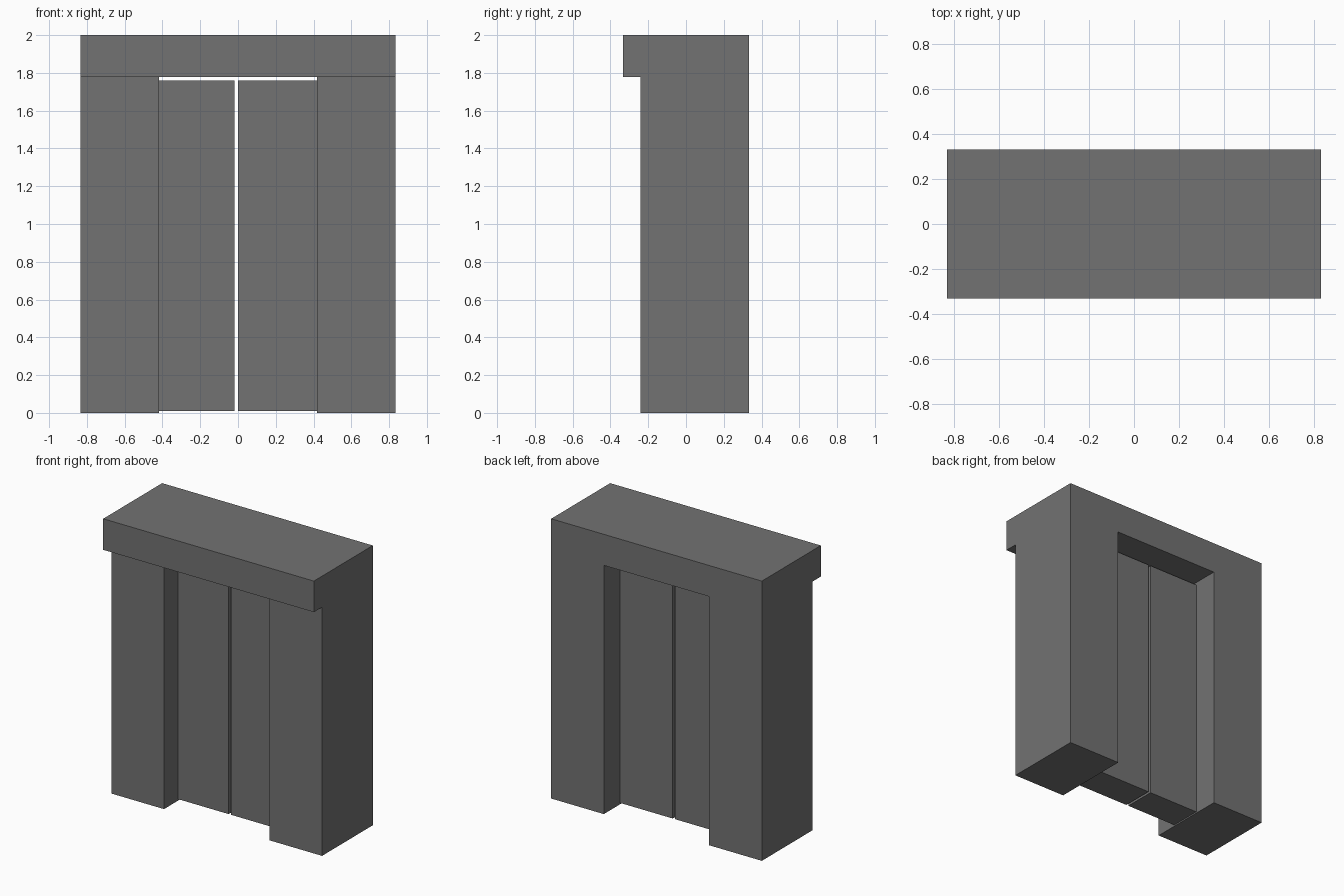
import bpy, bmesh

if "Cube" in bpy.data.objects:
    bpy.data.objects.remove(bpy.data.objects["Cube"])

HALF_W, OPEN = 0.833, 0.417            # outer half width, half opening
BACK, FRONT, EAVE = 0.333, -0.24, -0.333
LINTEL_Z, TOP = 1.778, 2.0

grey = bpy.data.materials.new("dark_grey")
grey.diffuse_color = (0.17, 0.17, 0.17, 1)
grey.use_nodes = True
grey.node_tree.nodes["Principled BSDF"].inputs["Base Color"].default_value = grey.diffuse_color


def finish(name, bm):
    bmesh.ops.recalc_face_normals(bm, faces=bm.faces)
    mesh = bpy.data.meshes.new(name)
    bm.to_mesh(mesh)
    bm.free()
    mesh.materials.append(grey)
    obj = bpy.data.objects.new(name, mesh)
    bpy.context.collection.objects.link(obj)
    return obj


def extrude_y(bm, faces, y):
    """Extrude faces to a new depth and return the moved faces."""
    geom = bmesh.ops.extrude_face_region(bm, geom=faces, use_keep_orig=False)["geom"]
    for v in geom:
        if isinstance(v, bmesh.types.BMVert):
            v.co.y = y
    return [f for f in geom if isinstance(f, bmesh.types.BMFace)]


def panel(bm, x0, x1, z0, z1, y):
    return bm.faces.new([bm.verts.new((x, y, z))
                         for x, z in ((x0, z0), (x1, z0), (x1, z1), (x0, z1))])


# Door frame: two posts and a lintel in one solid, lintel overhanging in front
bm = bmesh.new()
xs = (-HALF_W, -OPEN, OPEN, HALF_W)
for i in range(3):
    panel(bm, xs[i], xs[i + 1], LINTEL_Z, TOP, BACK)
    if i != 1:
        panel(bm, xs[i], xs[i + 1], 0, LINTEL_Z, BACK)
bmesh.ops.remove_doubles(bm, verts=bm.verts, dist=1e-4)
back_faces = list(bm.faces)
back_copy = bmesh.ops.duplicate(bm, geom=back_faces)   # keeps the back closed
front = extrude_y(bm, back_faces, FRONT)
extrude_y(bm, [f for f in front if f.calc_center_median().z > LINTEL_Z], EAVE)
bmesh.ops.remove_doubles(bm, verts=bm.verts, dist=1e-4)
bmesh.ops.recalc_face_normals(bm, faces=bm.faces)
bmesh.ops.dissolve_limit(bm, angle_limit=0.01, verts=bm.verts, edges=bm.edges)
finish("door_frame", bm)

# Two door leaves with a narrow gap between them
for name, x0, x1 in (("left_door", -OPEN, -0.018), ("right_door", 0.0, OPEN)):
    bm = bmesh.new()
    leaf = panel(bm, x0, x1, 0.01, 1.76, 0.15)
    bmesh.ops.duplicate(bm, geom=[leaf])
    extrude_y(bm, [leaf], -0.08)
    bmesh.ops.remove_doubles(bm, verts=bm.verts, dist=1e-4)
    finish(name, bm)
